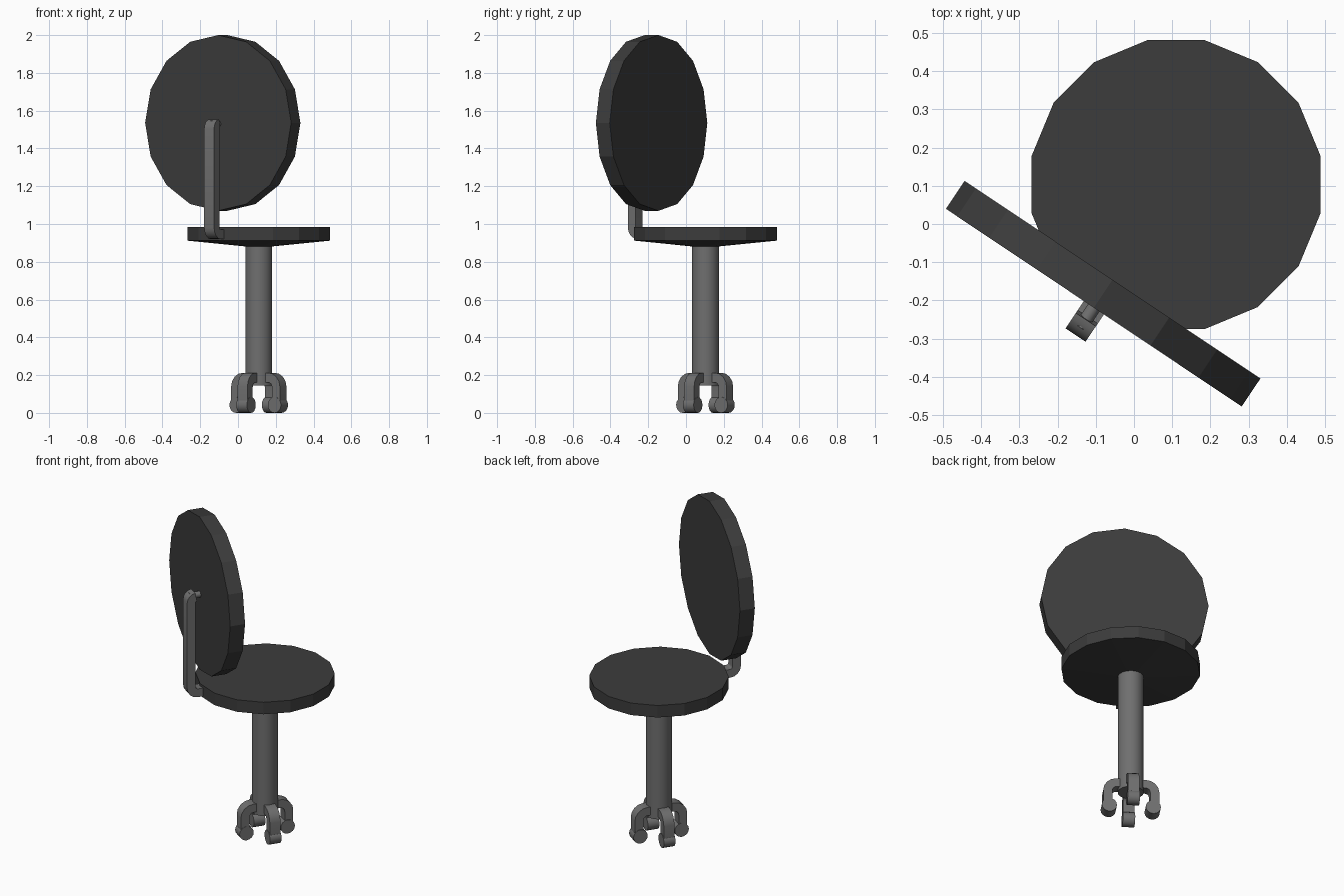
import bpy, bmesh, math
from mathutils import Matrix, Vector

if "Cube" in bpy.data.objects:
    bpy.data.objects.remove(bpy.data.objects["Cube"])


def material(name, value):
    m = bpy.data.materials.new(name)
    m.use_nodes = True
    color = (value, value, value, 1)
    m.diffuse_color = color
    m.node_tree.nodes["Principled BSDF"].inputs["Base Color"].default_value = color
    return m


padding = material("dark_padding", 0.045)
metal = material("grey_metal", 0.16)

# The stool is turned about its post, which stands off the centre
PLACE = Matrix.Translation((0.11, 0.103, 0)) @ Matrix.Rotation(math.radians(-33.75), 4, "Z")


def finish(name, bm, mat, local=Matrix(), smooth=False):
    bmesh.ops.recalc_face_normals(bm, faces=bm.faces)
    mesh = bpy.data.meshes.new(name)
    bm.to_mesh(mesh)
    bm.free()
    mesh.transform(PLACE @ local)
    mesh.materials.append(mat)
    ob = bpy.data.objects.new(name, mesh)
    bpy.context.scene.collection.objects.link(ob)
    if smooth:
        bpy.ops.object.select_all(action="DESELECT")
        ob.select_set(True)
        bpy.context.view_layer.objects.active = ob
        bpy.ops.object.shade_smooth_by_angle(angle=math.radians(35))
    return ob


def lathe(name, profile, mat, local=Matrix(), sides=16, smooth=False):
    """Rings of (radius, z) joined into a closed round solid."""
    bm = bmesh.new()
    rings = []
    for r, z in profile:
        rings.append([bm.verts.new((r * math.cos(math.tau * i / sides),
                                    r * math.sin(math.tau * i / sides), z))
                      for i in range(sides)])
    for a, b in zip(rings, rings[1:]):
        for i in range(sides):
            j = (i + 1) % sides
            bm.faces.new((a[i], a[j], b[j], b[i]))
    bm.faces.new(rings[0])
    bm.faces.new(rings[-1])
    return finish(name, bm, mat, local, smooth)


def strip(name, path, thick, width, mat, local=Matrix()):
    """Rectangular bar following a path in the y-z plane."""
    pts = [Vector(p) for p in path]
    bm = bmesh.new()
    loops = []
    for i, p in enumerate(pts):
        d0 = (p - pts[max(i - 1, 0)]).normalized()
        d1 = (pts[min(i + 1, len(pts) - 1)] - p).normalized()
        t = (d0 + d1).normalized()
        ref = d1 if i == 0 else d0
        off = Vector((-t.y, t.x)) * thick / 2 / max(t.dot(ref), 0.5)
        loops.append([bm.verts.new((x * width / 2, (p + s * off).x, (p + s * off).y))
                      for x, s in ((-1, -1), (1, -1), (1, 1), (-1, 1))])
    for a, b in zip(loops, loops[1:]):
        for i in range(4):
            j = (i + 1) % 4
            bm.faces.new((a[i], a[j], b[j], b[i]))
    bm.faces.new(loops[0])
    bm.faces.new(loops[-1])
    return finish(name, bm, mat, local, True)


def bend(cy, cz, r, start, end, steps=4):
    angles = [math.radians(start + (end - start) * i / steps) for i in range(steps + 1)]
    return [(cy + r * math.cos(a), cz + r * math.sin(a)) for a in angles]


# Seat with a shallow conical underside
lathe("seat", [(0.06, 0.88), (0.385, 0.912), (0.385, 0.985)], padding)

# Upright round backrest
lathe("backrest", [(0.465, -0.044), (0.465, 0.044)], padding,
      Matrix.Translation((0, -0.343, 1.535)) @ Matrix.Rotation(math.pi / 2, 4, "X"))

# Bar from under the seat edge up to the backrest
strip("backrest_bar", [(-0.33, 0.945)] + bend(-0.41, 0.983, 0.038, -90, -180)
      + bend(-0.42, 1.502, 0.028, 180, 90), 0.05, 0.063, metal)
lathe("backrest_pin", [(0.018, -0.05), (0.018, 0.05)], metal,
      Matrix.Translation((0, -0.4, 1.53)) @ Matrix.Rotation(math.pi / 2, 4, "X"), 12, True)

# Centre post
lathe("post", [(0.072, 0.145), (0.072, 0.89)], metal, smooth=True)

# Four arched legs with wheels rolling outward
for k in range(4):
    turn = Matrix.Rotation(k * math.pi / 2, 4, "Z")
    strip(f"leg_{k + 1}", [(0.04, 0.187)] + bend(0.08, 0.137, 0.05, 90, 0) + [(0.13, 0.05)],
          0.05, 0.063, metal, turn)
    lathe(f"wheel_{k + 1}", [(0.042, -0.034), (0.042, 0.034)], metal,
          turn @ Matrix.Translation((0, 0.122, 0.042)) @ Matrix.Rotation(math.pi / 2, 4, "Y"),
          16, True)
